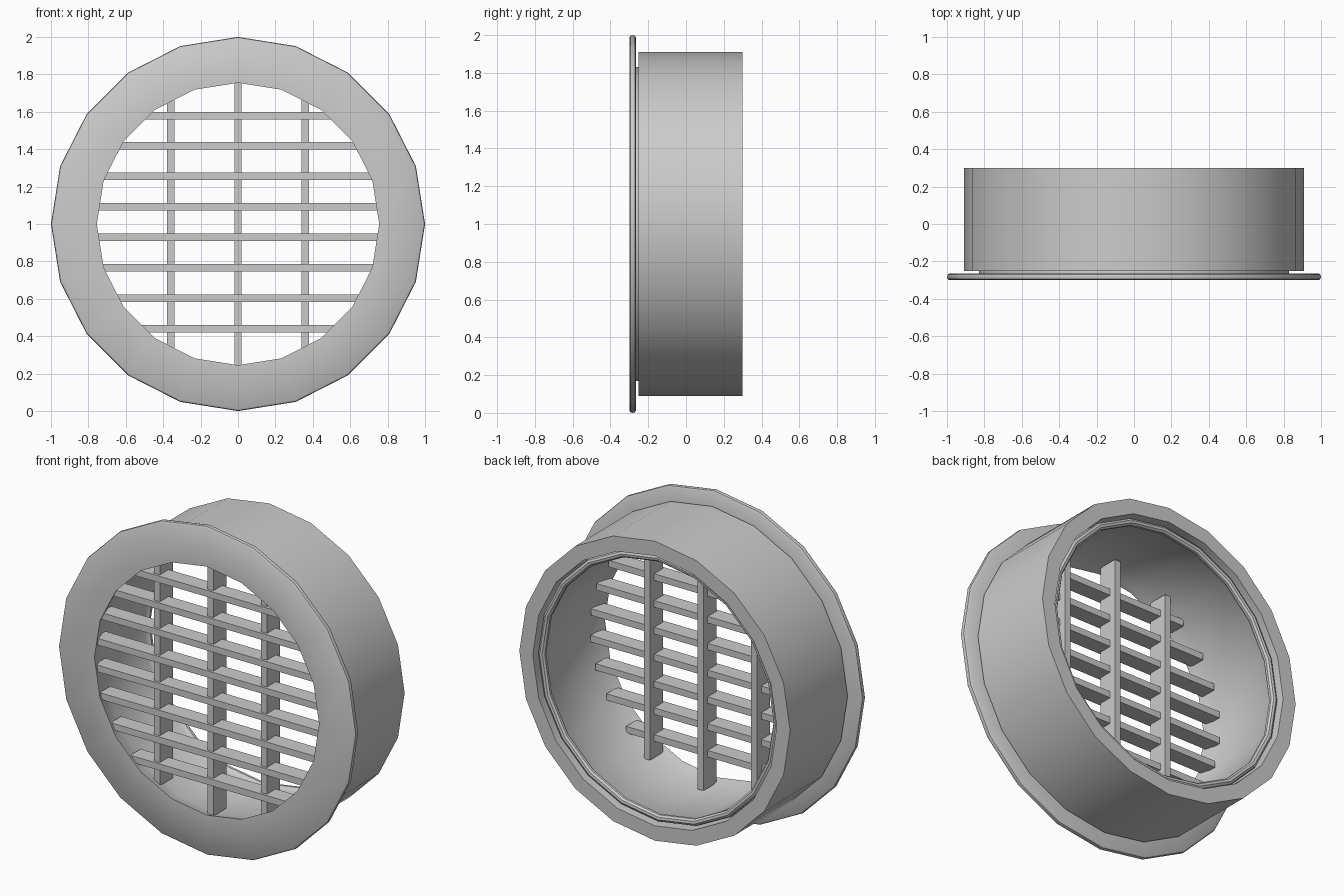
import bpy, bmesh, math

if "Cube" in bpy.data.objects:
    bpy.data.objects.remove(bpy.data.objects["Cube"])

SIDES = 20
CZ = 1.0  # height of the vent axis


def lathe(name, profile):
    """Revolve a closed (radius, y) profile around the y axis."""
    bm = bmesh.new()
    rings = []
    for i in range(SIDES):
        a = 2 * math.pi * i / SIDES
        rings.append([bm.verts.new((r * math.cos(a), y, CZ + r * math.sin(a)))
                      for r, y in profile])
    n = len(profile)
    for i in range(SIDES):
        a, b = rings[i], rings[(i + 1) % SIDES]
        for j in range(n):
            k = (j + 1) % n
            bm.faces.new((a[j], a[k], b[k], b[j]))
    bmesh.ops.recalc_face_normals(bm, faces=bm.faces)
    mesh = bpy.data.meshes.new(name)
    bm.to_mesh(mesh)
    bm.free()
    obj = bpy.data.objects.new(name, mesh)
    bpy.context.collection.objects.link(obj)
    bpy.context.view_layer.objects.active = obj
    obj.select_set(True)
    bpy.ops.object.shade_smooth_by_angle(angle=math.radians(35))
    obj.select_set(False)
    return obj


def box(name, x, y0, y1, z, w, h):
    bpy.ops.mesh.primitive_cube_add(size=1, location=(x, (y0 + y1) / 2, z))
    obj = bpy.context.object
    obj.name = name
    obj.scale = (w, y1 - y0, h)
    bpy.ops.object.transform_apply(location=False, rotation=False, scale=True)
    obj.select_set(False)
    return obj


# Front flange and inner sleeve with a rounded back lip
bead = [(0.79 + 0.022 * math.cos(t), 0.25 + 0.022 * math.sin(t))
        for t in [math.radians(d) for d in range(0, 241, 40)]]
lathe("flange_and_sleeve", [
    (0.755, -0.30), (0.988, -0.30), (0.997, -0.294), (1.0, -0.283),
    (0.997, -0.271), (0.988, -0.265), (0.83, -0.265), (0.83, -0.24),
    (0.81, -0.20)] + bead + [(0.785, 0.22), (0.785, -0.20), (0.765, -0.265)])

# Outer wall tube
lathe("wall_tube", [(0.91, -0.252), (0.91, 0.30), (0.82, 0.30), (0.82, -0.252)])

# Horizontal slats
R = 0.77
for i in range(8):
    z = 0.44 + i * (1.58 - 0.44) / 7
    half = math.sqrt(R * R - (z - CZ) ** 2)
    box(f"slat_{i + 1}", 0, -0.28, -0.18, z, 2 * half, 0.04)

# Vertical bars behind the slats
for i, x in enumerate((-0.36, 0, 0.36)):
    half = math.sqrt(R * R - x * x)
    box(f"upright_bar_{i + 1}", x, -0.265, -0.14, CZ, 0.04, 2 * half)
